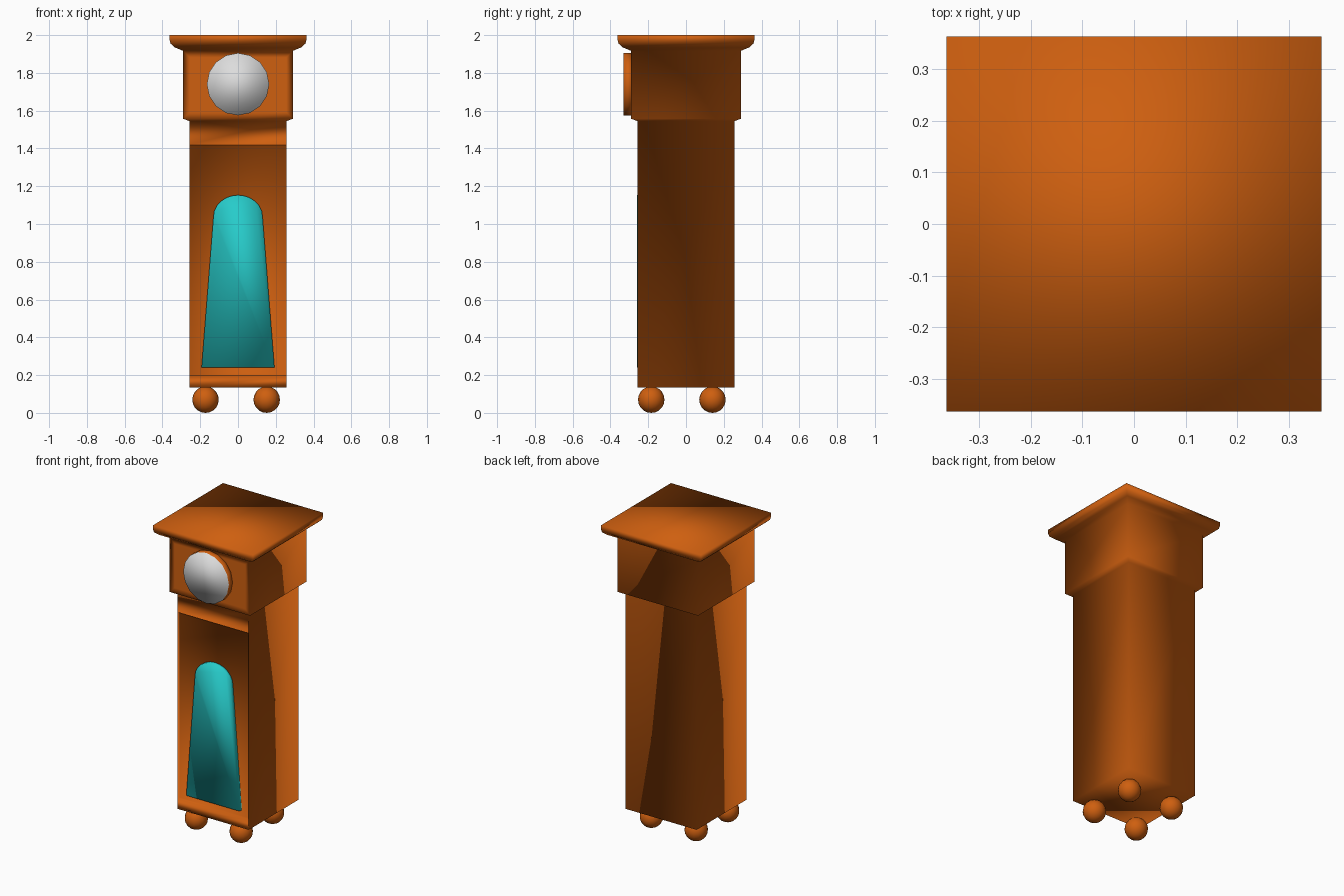
import bpy, bmesh, math
from mathutils import Matrix, Vector

if "Cube" in bpy.data.objects:
    bpy.data.objects.remove(bpy.data.objects["Cube"])


def material(name, rgb):
    m = bpy.data.materials.new(name)
    m.diffuse_color = (*rgb, 1)
    m.use_nodes = True
    m.node_tree.nodes["Principled BSDF"].inputs["Base Color"].default_value = m.diffuse_color
    return m


WOOD = material("orange wood", (0.62, 0.115, 0.005))
GLASS = material("turquoise glass", (0.02, 0.60, 0.59))
DIAL = material("pale grey dial", (0.72, 0.72, 0.72))


def finish(bm, name, mats):
    bmesh.ops.recalc_face_normals(bm, faces=bm.faces)
    for f in bm.faces:
        f.smooth = True
    me = bpy.data.meshes.new(name)
    bm.to_mesh(me)
    bm.free()
    for m in mats:
        me.materials.append(m)
    ob = bpy.data.objects.new(name, me)
    bpy.context.collection.objects.link(ob)
    return ob


def prism(bm, outline, y0, y1):
    """Extrude an (x, z) outline from y0 (front) to y1 (back); returns the front face."""
    front = [bm.verts.new((x, y0, z)) for x, z in outline]
    back = [bm.verts.new((x, y1, z)) for x, z in outline]
    face = bm.faces.new(front)
    bm.faces.new(back[::-1])
    n = len(outline)
    for i in range(n):
        j = (i + 1) % n
        bm.faces.new((front[j], front[i], back[i], back[j]))
    return face


# Clock case: square rings (half width, height) for trunk, hood and cornice
rings = [(0.257, 0.135), (0.257, 1.545), (0.291, 1.557), (0.291, 1.917),
         (0.335, 1.935), (0.357, 1.955), (0.362, 1.975), (0.362, 2.0)]
bm = bmesh.new()
loops = [[bm.verts.new((sx * w, sy * w, z))
          for sx, sy in ((-1, -1), (1, -1), (1, 1), (-1, 1))] for w, z in rings]
bm.faces.new(loops[0][::-1])
bm.faces.new(loops[-1])
fronts = []
for a, b in zip(loops, loops[1:]):
    for i in range(4):
        j = (i + 1) % 4
        f = bm.faces.new((a[i], a[j], b[j], b[i]))
        if i == 0:
            fronts.append(f)

# Sunken trunk door and framed hood front
door, hood = fronts[0], fronts[2]
bmesh.ops.inset_region(bm, faces=[door], thickness=0.055)
for v in door.verts:
    v.co.z = 0.20 if v.co.z < 0.8 else 1.42
bmesh.ops.inset_region(bm, faces=[door], thickness=0.004)
for v in door.verts:
    v.co.y += 0.02
bmesh.ops.inset_region(bm, faces=[hood], thickness=0.05)
finish(bm, "clock_case", [WOOD])

# Door window: tapered with an arched top, flush with the trunk front
outline = [(-0.193, 0.24), (0.193, 0.24)]
for i in range(13):
    a = math.pi * i / 12
    outline.append((0.13 * math.cos(a), 1.04 + 0.113 * math.sin(a)))
bm = bmesh.new()
prism(bm, outline, -0.259, -0.23)
window = finish(bm, "door_window", [GLASS])

# Dial: wooden rim with a pale front
circle = [(0.165 * math.cos(math.tau * i / 16), 1.74 + 0.165 * math.sin(math.tau * i / 16))
          for i in range(16)]
bm = bmesh.new()
prism(bm, circle, -0.33, -0.28).material_index = 1
dial = finish(bm, "dial", [WOOD, DIAL])

# Ball feet
for x in (-0.172, 0.152):
    for y in (-0.184, 0.14):
        bm = bmesh.new()
        bmesh.ops.create_uvsphere(bm, u_segments=16, v_segments=10, radius=0.07,
                                  matrix=Matrix.Translation(Vector((x, y, 0.07))))
        finish(bm, "ball_foot", [WOOD])
